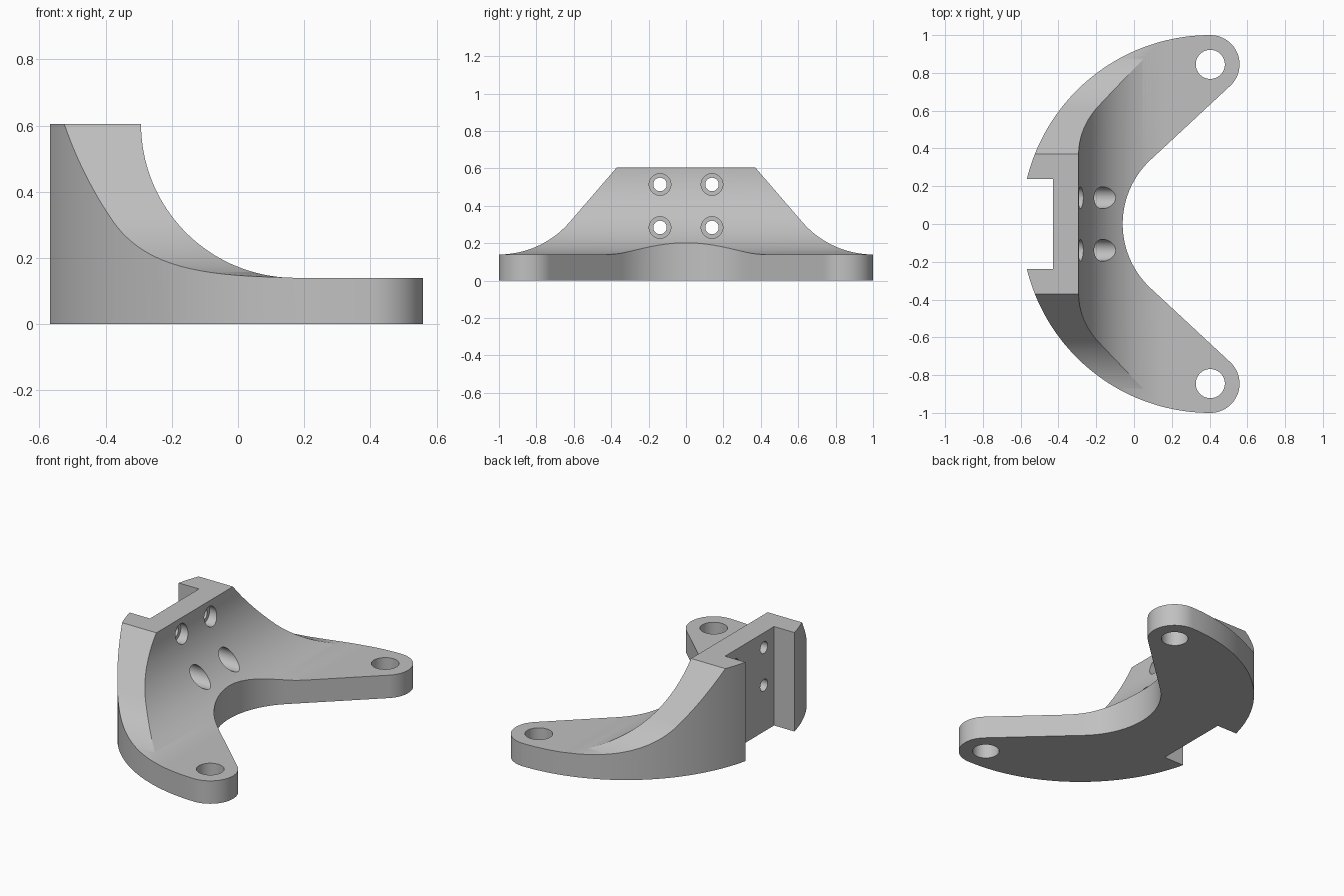
import bpy, bmesh, math
from mathutils import Vector, Matrix

if "Cube" in bpy.data.objects:
    bpy.data.objects.remove(bpy.data.objects["Cube"])

grey = bpy.data.materials.new("plain grey")
grey.use_nodes = True
colour = (0.53, 0.53, 0.53, 1)
grey.diffuse_color = colour
grey.node_tree.nodes["Principled BSDF"].inputs["Base Color"].default_value = colour


def arc(cx, cy, r, start, end, n):
    """Points on an arc, angles in degrees."""
    angles = [math.radians(start + (end - start) * i / n) for i in range(n + 1)]
    return [(cx + r * math.cos(a), cy + r * math.sin(a)) for a in angles]


def finish(name, bm):
    bmesh.ops.recalc_face_normals(bm, faces=bm.faces)
    mesh = bpy.data.meshes.new(name)
    bm.to_mesh(mesh)
    bm.free()
    mesh.materials.append(grey)
    obj = bpy.data.objects.new(name, mesh)
    bpy.context.collection.objects.link(obj)
    return obj


def prism(name, points, place, depth):
    """Extrude a profile; place maps its 2D points into space."""
    bm = bmesh.new()
    face = bm.faces.new([bm.verts.new(place(*p)) for p in points])
    new = bmesh.ops.extrude_face_region(bm, geom=[face])["geom"]
    verts = [g for g in new if isinstance(g, bmesh.types.BMVert)]
    bmesh.ops.translate(bm, verts=verts, vec=Vector(depth))
    return finish(name, bm)


def rod(name, centre, radius, length, axis):
    bm = bmesh.new()
    turn = Matrix.Rotation(math.pi / 2, 4, "Y") if axis == "x" else Matrix()
    bmesh.ops.create_cone(bm, cap_ends=True, segments=48, radius1=radius,
                          radius2=radius, depth=length,
                          matrix=Matrix.Translation(centre) @ turn)
    return finish(name, bm)


def combine(target, tool, operation):
    tool.hide_render = True
    mod = target.modifiers.new("cut", "BOOLEAN")
    mod.operation, mod.solver, mod.object = operation, "EXACT", tool
    bpy.context.view_layer.objects.active = target
    bpy.ops.object.modifier_apply(modifier=mod.name)
    bpy.data.objects.remove(tool)


# Plan: crescent with rounded ears and a slot in the back
CX, EAR_Y, EAR_R, INNER_R = 0.404, 0.845, 0.155, 0.464
SLOT_X, SLOT_Y = -0.43, 0.237
lean = math.degrees(math.asin((INNER_R + EAR_R) / EAR_Y))
back = 180 - math.degrees(math.asin(SLOT_Y))
half = [(SLOT_X, SLOT_Y)]
half += arc(CX, 0, 1, back, 90, 56)
half += arc(CX, EAR_Y, EAR_R, 90, -lean, 28)[1:]
half += arc(CX, 0, INNER_R, 180 - lean, 180, 24)
outline = half + [(x, -y) for x, y in reversed(half[:-1])]
bracket = prism("mounting_bracket", outline, lambda x, y: (x, y, 0), (0, 0, 0.8))

# Concave sweep from the upright plate down to the flat arms
TOP, BASE = 0.605, 0.14
sweep = [(-0.8, -0.1), (-0.8, 0.9), (-0.293, 0.9)]
sweep += arc(0.172, TOP, TOP - BASE, 180, 270, 40) + [(0.8, BASE), (0.8, -0.1)]
combine(bracket, prism("sweep_shape", sweep, lambda x, z: (x, -1.2, z), (0, 2.4, 0)),
        "INTERSECT")

# Sloping shoulders on both sides
side = [(0.37, TOP)] + arc(1, BASE + 0.5, 0.5, 220, 270, 24) + [(1.1, BASE), (1.1, -0.1)]
shoulders = side + [(-y, z) for y, z in reversed(side)]
combine(bracket, prism("shoulder_shape", shoulders, lambda y, z: (-0.9, y, z), (1.8, 0, 0)),
        "INTERSECT")

# Ear holes and counterbored screw holes
for s in (-1, 1):
    combine(bracket, rod("ear_hole", (CX, s * EAR_Y, 0), 0.077, 1, "z"), "DIFFERENCE")
    for z in (0.284, 0.514):
        combine(bracket, rod("screw_hole", (-0.3, s * 0.139, z), 0.036, 1, "x"), "DIFFERENCE")
        combine(bracket, rod("counterbore", (-0.02, s * 0.139, z), 0.058, 0.62, "x"), "DIFFERENCE")

# Smooth curves, crisp edges
bpy.ops.object.select_all(action="DESELECT")
bracket.select_set(True)
bpy.context.view_layer.objects.active = bracket
bpy.ops.object.shade_smooth_by_angle(angle=math.radians(20))
weighted = bracket.modifiers.new("flat_face_normals", "WEIGHTED_NORMAL")
weighted.keep_sharp = True
